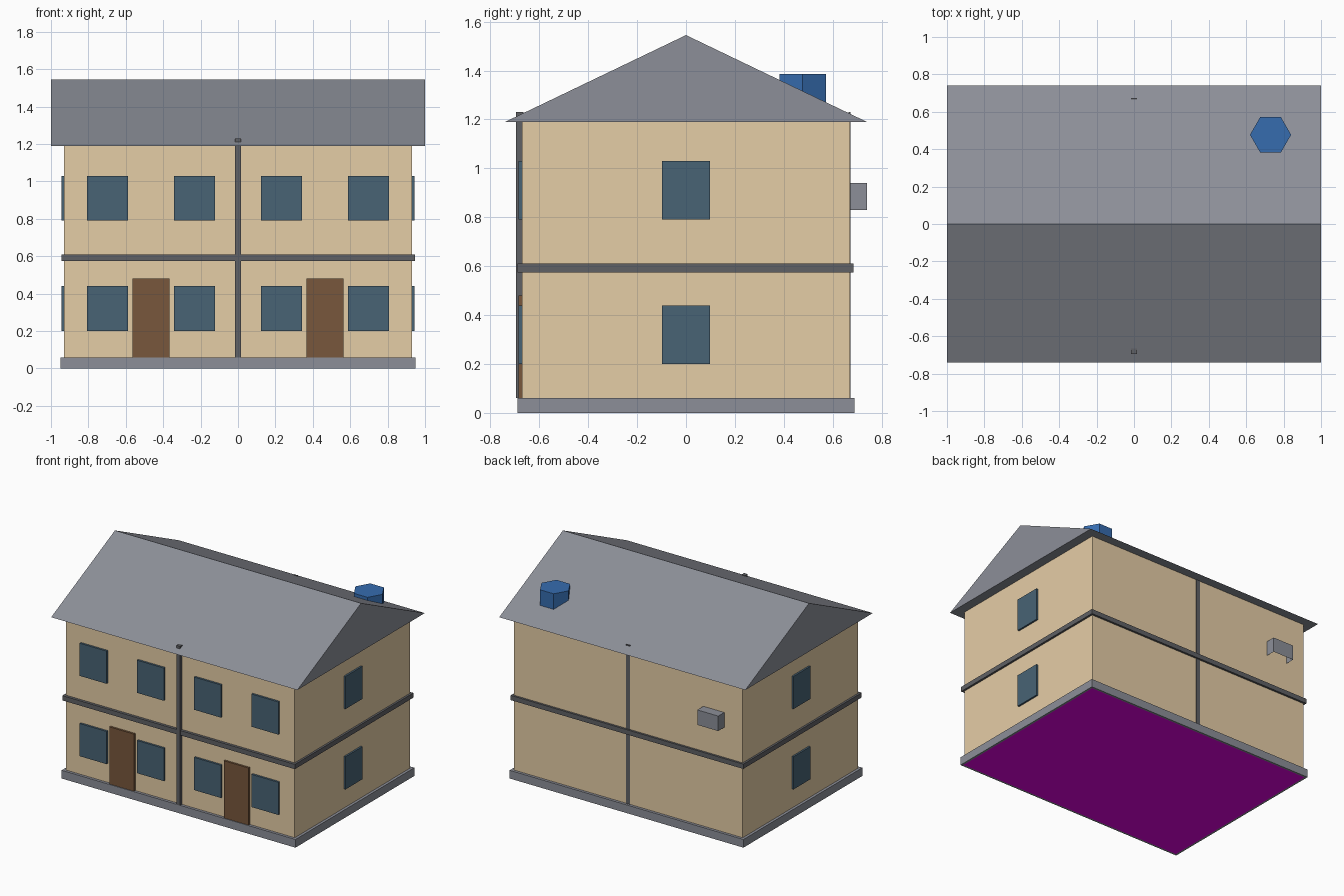
import bpy, bmesh
from mathutils import Matrix, Vector

if "Cube" in bpy.data.objects:
    bpy.data.objects.remove(bpy.data.objects["Cube"], do_unlink=True)


def linear(v):
    v /= 255
    return v / 12.92 if v <= 0.04045 else ((v + 0.055) / 1.055) ** 2.4


def material(name, *rgb):
    colour = [linear(v) for v in rgb] + [1]
    mat = bpy.data.materials.new(name)
    mat.diffuse_color = colour
    mat.use_nodes = True
    mat.node_tree.nodes["Principled BSDF"].inputs["Base Color"].default_value = colour
    return mat


wall = material("tan wall", 229, 205, 166)
grey = material("slate grey", 140, 143, 152)
dark = material("dark grey trim", 96, 97, 101)
glass = material("blue grey glass", 72, 99, 117)
wood = material("brown door", 120, 87, 60)
blue = material("blue vent", 54, 108, 175)
magenta = material("magenta underside", 255, 0, 255)


def finish(name, bm, *mats):
    mesh = bpy.data.meshes.new(name)
    bm.to_mesh(mesh)
    bm.free()
    for mat in mats:
        mesh.materials.append(mat)
    obj = bpy.data.objects.new(name, mesh)
    bpy.context.collection.objects.link(obj)
    return obj


def box_mesh(x, y, z):
    """Box from three (low, high) spans."""
    low, high = (Vector(p) for p in zip(x, y, z))
    bm = bmesh.new()
    bmesh.ops.create_cube(bm, size=1, matrix=Matrix.Translation((low + high) / 2)
                          @ Matrix.Diagonal((high - low).to_4d()))
    bm.normal_update()
    return bm


def box(name, x, y, z, mat):
    return finish(name, box_mesh(x, y, z), mat)


HALF_X, HALF_Y, EAVES = 0.93, 0.67, 1.19
BASE_TOP = 0.06

# Foundation slab with a coloured panel set into its underside
bm = box_mesh((-0.95, 0.95), (-0.69, 0.69), (0, BASE_TOP))
bottom = min(bm.faces, key=lambda f: f.normal.z)
bmesh.ops.inset_region(bm, faces=[bottom], thickness=0.02)
bottom.material_index = 1
finish("foundation", bm, grey, magenta)

# Walls and floor band
box("walls", (-HALF_X, HALF_X), (-HALF_Y, HALF_Y), (BASE_TOP, EAVES), wall)
box("floor_band", (-0.945, 0.945), (-0.69, 0.685), (0.575, 0.61), dark)

# Gabled roof: triangle profile extruded along the ridge
bm = bmesh.new()
profile = [(-0.74, EAVES), (0.74, EAVES), (0, 1.545)]
gable = bm.faces.new([bm.verts.new((-1, y, z)) for y, z in profile])
swept = bmesh.ops.extrude_face_region(bm, geom=[gable], use_keep_orig=True)
moved = [v for v in swept["geom"] if isinstance(v, bmesh.types.BMVert)]
bmesh.ops.translate(bm, verts=moved, vec=(2, 0, 0))
bmesh.ops.recalc_face_normals(bm, faces=bm.faces)
finish("roof", bm, grey)

# Vertical dividers at the middle of the front and back
box("front_divider", (-0.015, 0.015), (-0.695, -0.665), (BASE_TOP, 1.23), dark)
box("back_divider", (-0.015, 0.015), (0.665, 0.673), (BASE_TOP, 1.23), dark)

# Windows on the front and both ends, doors on the front
for floor, sill in (("lower", 0.20), ("upper", 0.79)):
    z = (sill, sill + 0.24)
    for side, s in (("left", 1), ("right", -1)):
        for place, centre in (("inner", 0.232), ("outer", 0.698)):
            x = s * centre
            box(f"{floor}_{side}_{place}_window", (x - 0.109, x + 0.109),
                (-0.685, -0.66), z, glass)
        ends = sorted((s * 0.92, s * 0.943))
        box(f"{floor}_{side}_end_window", ends, (-0.098, 0.098), z, glass)

for side, s in (("left", 1), ("right", -1)):
    x = s * 0.465
    box(f"{side}_door", (x - 0.1, x + 0.1), (-0.685, -0.66), (BASE_TOP, 0.48), wood)

# Cooling unit hood on the back wall, open below and against the wall
bm = box_mesh((-0.78, -0.61), (HALF_Y, 0.74), (0.83, 0.94))
hidden = [f for f in bm.faces if f.normal.z < -0.5 or f.normal.y < -0.5]
bmesh.ops.delete(bm, geom=hidden, context="FACES")
finish("wall_unit", bm, grey)

# Six-sided roof vent
bm = bmesh.new()
bmesh.ops.create_cone(bm, cap_ends=True, segments=6, radius1=0.11, radius2=0.11, depth=0.18,
                      matrix=Matrix.Translation((0.73, 0.477, 1.295))
                      @ Matrix.Rotation(0.5235988, 4, "Z"))
# Turn a corner towards +x whatever the primitive's starting angle
if max(v.co.x for v in bm.verts) < 0.83:
    bmesh.ops.rotate(bm, verts=bm.verts, cent=(0.73, 0.477, 0),
                     matrix=Matrix.Rotation(0.5235988, 3, "Z"))
finish("roof_vent", bm, blue)
